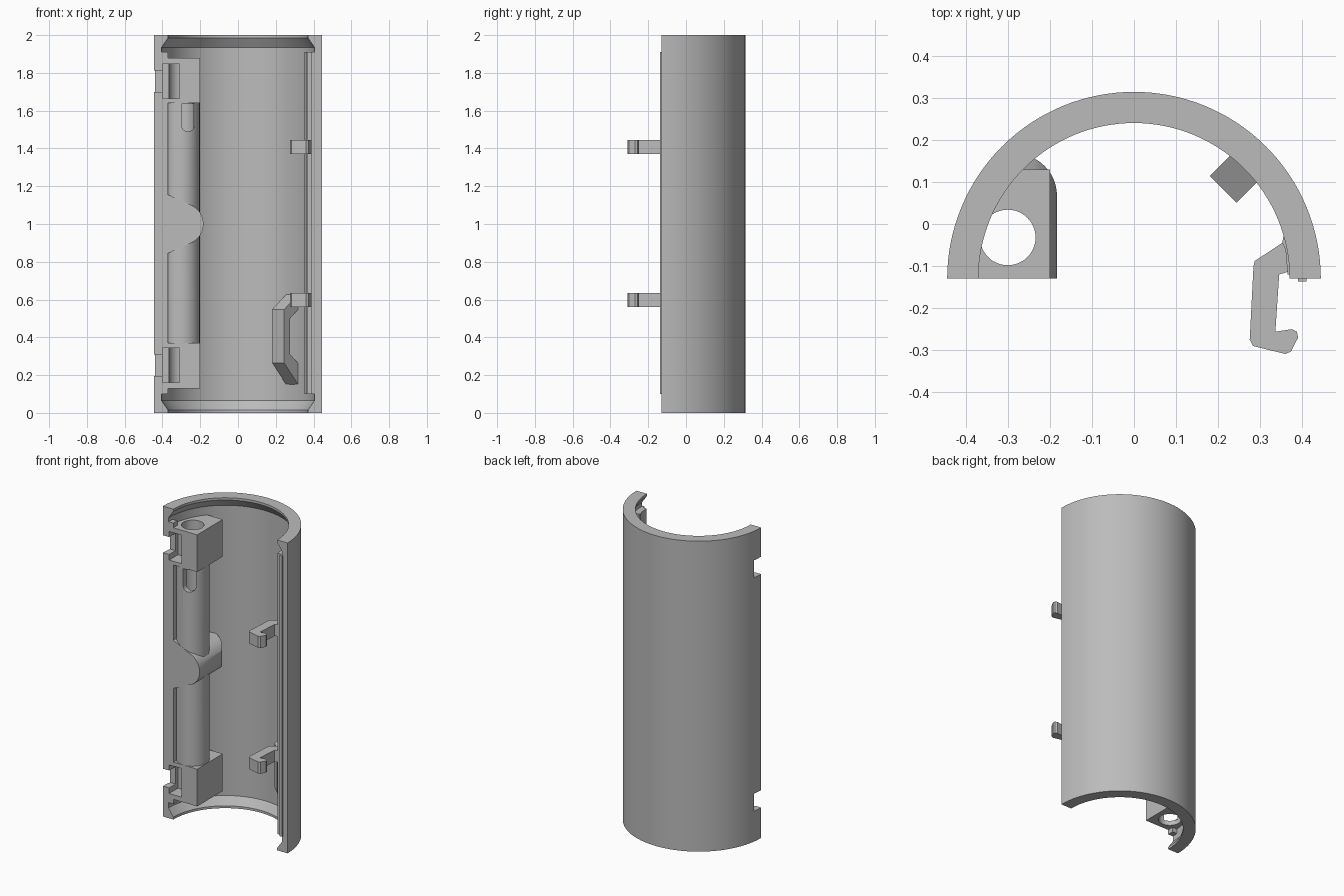
import bpy
import bmesh
import math
from mathutils import Vector

old = bpy.data.objects.get("Cube")
if old:
    bpy.data.objects.remove(old, do_unlink=True)

GREY = (0.5, 0.5, 0.5, 1)
grey = bpy.data.materials.new("plain grey")
grey.use_nodes = True
grey.diffuse_color = GREY
grey.node_tree.nodes["Principled BSDF"].inputs["Base Color"].default_value = GREY

CY = -0.13            # height of the cut plane, also the shell axis
OUTER, WALL, RIM = 0.444, 0.405, 0.37
BORE = (-0.30, -0.032)


def finish(name, bm):
    bmesh.ops.recalc_face_normals(bm, faces=bm.faces)
    mesh = bpy.data.meshes.new(name)
    bm.to_mesh(mesh)
    bm.free()
    mesh.materials.append(grey)
    ob = bpy.data.objects.new(name, mesh)
    bpy.context.collection.objects.link(ob)
    return ob


def loft(name, rings):
    """Closed rings of points joined in order, capped at both ends."""
    bm = bmesh.new()
    rows = [[bm.verts.new(p) for p in ring] for ring in rings]
    n = len(rows[0])
    for a, b in zip(rows, rows[1:]):
        for i in range(n):
            j = (i + 1) % n
            bm.faces.new((a[i], a[j], b[j], b[i]))
    bm.faces.new(rows[0])
    bm.faces.new(rows[-1])
    return finish(name, bm)


def prism(name, pts, lo, hi, axis="z"):
    """Outline extruded from lo to hi along z, or along y for an x-z outline."""
    place = (lambda p, t: (p[0], p[1], t)) if axis == "z" else (lambda p, t: (p[0], t, p[1]))
    return loft(name, [[place(p, t) for p in pts] for t in (lo, hi)])


def box(name, x, y, z):
    return prism(name, [(x[0], y[0]), (x[1], y[0]), (x[1], y[1]), (x[0], y[1])], *z)


def arc(cx, cy, r, start, end, steps):
    angles = [math.radians(start + (end - start) * i / steps) for i in range(steps + 1)]
    return [(cx + r * math.cos(a), cy + r * math.sin(a)) for a in angles]


def cylinder(name, centre, r, lo, hi, steps=48):
    return prism(name, arc(*centre, r, 0, 360, steps)[:-1], lo, hi)


def combine(target, other, operation):
    mod = target.modifiers.new("combine", "BOOLEAN")
    mod.operation = operation
    mod.solver = "EXACT"
    mod.object = other
    bpy.context.view_layer.objects.active = target
    bpy.ops.object.modifier_apply(modifier=mod.name)
    bpy.data.objects.remove(other, do_unlink=True)


# Half-round shell with chamfered inner rims
section = [(RIM, 0), (OUTER, 0), (OUTER, 2), (RIM, 2), (RIM, 1.985),
           (WALL, 1.935), (WALL, 0.065), (RIM, 0.015)]
STEPS = 64
shell = loft("shell", [[(r * math.cos(a), CY + r * math.sin(a), z) for r, z in section]
                       for a in (math.pi * i / STEPS for i in range(STEPS + 1))])

# Thickened edge beside the pin tube
edge = box("left_edge_plate", (-0.425, RIM * -1), (CY, -0.09), (0.1, 1.91))

# Hinge mount: tube, two end blocks and a rounded middle lug
mount = cylinder("hinge_mount", BORE, 0.0975, 0.3, 1.7)
for lo in (0.13, 1.64):
    combine(mount, box("block", (-0.42, -0.2), (CY, 0.13), (lo, lo + 0.24)), "UNION")

lug = prism("lug", [(-0.43, 0.845), (-0.37, 0.845)] + arc(-0.293, 1, 0.11, -60, 60, 20)
            + [(-0.37, 1.155), (-0.43, 1.155)], CY, 0.17, "y")
plan = prism("lug_plan", [(-0.5, -0.2), (-0.1, -0.2), (-0.183, CY)]
             + arc(-0.283, 0.067, 0.1, 0, 90, 12) + [(-0.5, 0.167)], 0.7, 1.3)
combine(lug, plan, "INTERSECT")
combine(mount, lug, "UNION")
combine(mount, cylinder("limit", (0, CY), 0.425, -0.1, 2.1, 128), "INTERSECT")
combine(mount, cylinder("bore", BORE, 0.066, -0.1, 2.1), "DIFFERENCE")

# Nut pockets and the notches that open them through the shell
for mid in (0.252, 1.756):
    for body in (shell, edge, mount):
        combine(body, box("pocket", (-0.4, -0.31), (-0.3, -0.04),
                          (mid - 0.092, mid + 0.092)), "DIFFERENCE")
        combine(body, box("notch", (-0.6, -0.38), (-0.3, -0.065),
                          (mid - 0.056, mid + 0.056)), "DIFFERENCE")

# Round-ended slots: one through the tube front, one through the shell side
slot = [(-0.3, 1.635)] + arc(-0.265, 1.525, 0.035, 180, 360, 16) + [(-0.23, 1.635)]
combine(mount, prism("front_slot", slot, -0.3, -0.05, "y"), "DIFFERENCE")
for body in (shell, edge, mount):
    side = prism("side_slot", slot, 0.3, 0.5, "y")
    for v in side.data.vertices:
        v.co = Vector((-v.co.y, v.co.x + 0.213, v.co.z))
    side.data.flip_normals()
    combine(body, side, "DIFFERENCE")

# Sealing rib along the other edge
rib = prism("right_edge_rib", [(0.365, -0.12), (0.39, -0.12), (0.39, -0.137), (0.41, -0.137),
                               (0.415, -0.05), (0.37, -0.03), (0.355, -0.03),
                               (0.352, -0.045), (0.36, -0.06)], 0.1, 1.91)

# Snap hooks
hook = [(0.37, -0.02), (0.355, -0.043), (0.287, -0.088), (0.284, -0.1), (0.275, -0.275),
        (0.283, -0.29), (0.36, -0.309), (0.373, -0.303), (0.39, -0.27), (0.387, -0.256),
        (0.375, -0.25), (0.336, -0.256), (0.345, -0.12), (0.372, -0.112), (0.4, -0.1)]
hooks = [prism(f"{name}_hook", hook, lo, lo + 0.075)
         for name, lo in (("lower", 0.56), ("upper", 1.37))]

# Strap loop on the inner wall, lying at 45 degrees
loop = [(0.415, 0.14), (0.30, 0.265), (0.30, 0.547), (0.415, 0.635),
        (0.415, 0.555), (0.345, 0.5), (0.345, 0.31), (0.415, 0.255)]
strap = prism("strap_loop", loop, -0.045, 0.045, "y")
for v in strap.data.vertices:
    r, t = v.co.x, v.co.y
    v.co.x = (r - t) * math.sqrt(0.5)
    v.co.y = CY + (r + t) * math.sqrt(0.5)

# Smooth the curved walls, keep the corners crisp
bpy.ops.object.select_all(action="DESELECT")
for ob in [shell, edge, mount, rib, strap] + hooks:
    ob.select_set(True)
bpy.context.view_layer.objects.active = shell
bpy.ops.object.shade_smooth_by_angle(angle=math.radians(30))
